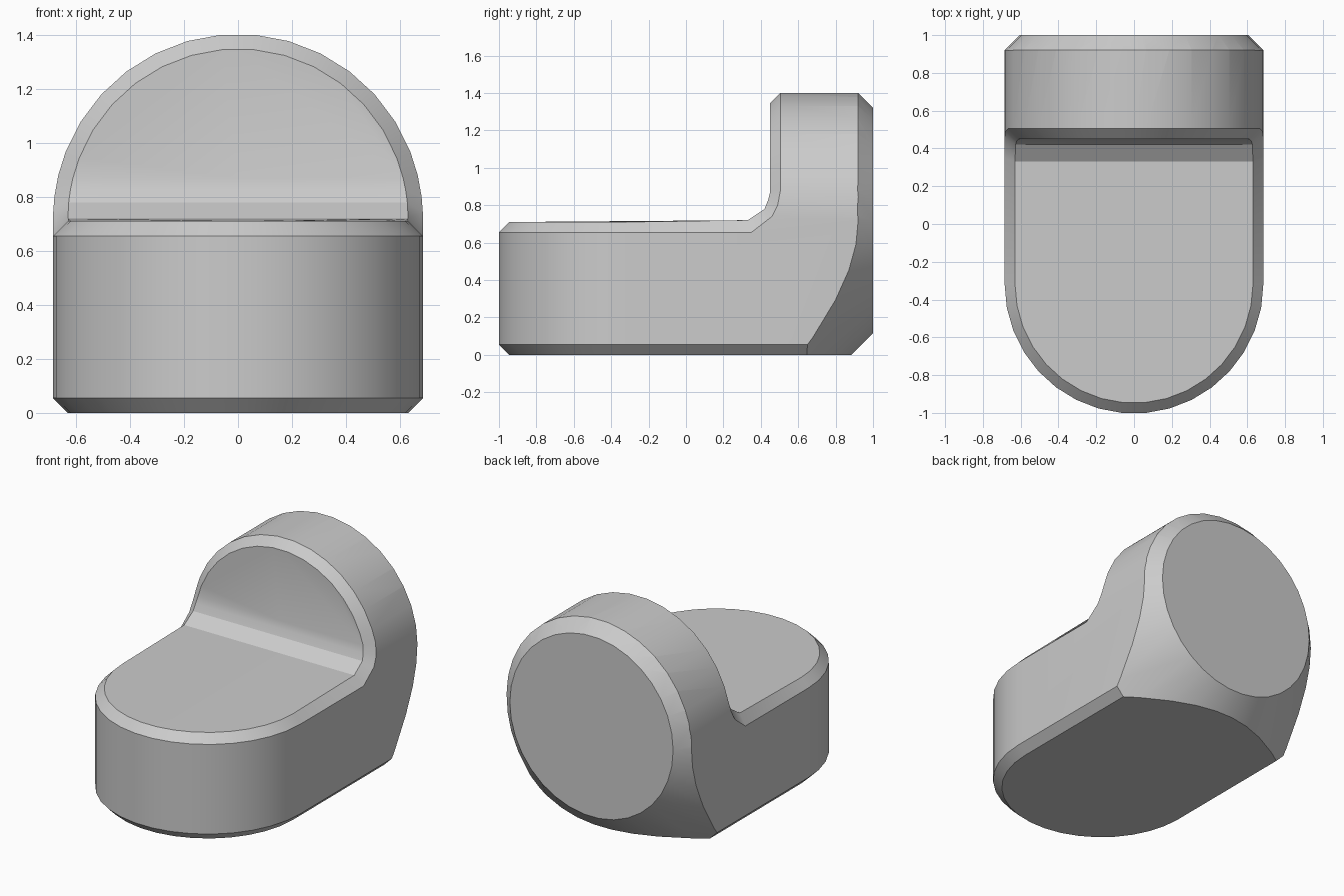
import bpy, bmesh
from math import sin, cos, pi, sqrt, radians
from mathutils import Matrix, Vector

cube = bpy.data.objects.get("Cube")
if cube:
    bpy.data.objects.remove(cube)

R, CH = 0.685, 0.055          # half width and chamfer
RI = R - CH
STEP = pi / 17                # facets of each half circle
CY, CZ = -0.318, 0.718        # arc centres of base and upright
TOP, FACE, BACK = 0.71, 0.45, 1.05

grey = bpy.data.materials.new("Plain grey")
grey.use_nodes = True
colour = (0.6, 0.6, 0.6, 1)
grey.diffuse_color = colour
grey.node_tree.nodes["Principled BSDF"].inputs["Base Color"].default_value = colour


def make_object(name, bm):
    bmesh.ops.recalc_face_normals(bm, faces=bm.faces)
    mesh = bpy.data.meshes.new(name)
    bm.to_mesh(mesh)
    bm.free()
    mesh.materials.append(grey)
    obj = bpy.data.objects.new(name, mesh)
    bpy.context.collection.objects.link(obj)
    return obj


def quarter(r):
    """Quarter arc from the middle line out to the side, as (x, rise)."""
    pts = [(r * cos(k * STEP), r * sin(k * STEP)) for k in range(8, -1, -1)]
    return [(0, pts[0][1])] + pts


def width(r, z):
    return sqrt(r * r - max(0, z - CZ) ** 2)


# Half of the solid: matching inner and outer rim loops, front to top
bm = bmesh.new()
V = lambda x, y, z: bm.verts.new((x, y, z))
inner, outer, low, sole = [], [], [], []
for (xi, di), (xo, do) in zip(quarter(RI), quarter(R)):
    inner.append(V(xi, CY - di, TOP))
    outer.append(V(xo, CY - do, TOP - CH))
    low.append(V(xo, CY - do, CH))
    sole.append(V(xi, CY - di, 0))
n = len(inner)

# Bend between seat surface and upright
bend = [((0.33, 0.72), (0.35, 0.655)), ((0.42, 0.78), (0.46, 0.74)),
        ((0.438, 0.825), (0.49, 0.80)), ((FACE, 0.87), (0.505, 0.88))]
for (yi, zi), (yo, zo) in bend:
    inner.append(V(width(RI, zi), yi, zi))
    outer.append(V(width(R, zo), yo, zo))
start = n + 1                 # first rim point belonging to the arch

# Arch of the upright
for (xi, di), (xo, do) in list(zip(quarter(RI), quarter(R)))[-3::-1]:
    inner.append(V(xi, FACE, CZ + di))
    outer.append(V(xo, FACE + CH, CZ + do))
back = [V(v.co.x, BACK, v.co.z) for v in outer[start:]]


def strip(a, b):
    for i in range(len(a) - 1):
        bm.faces.new((a[i], a[i + 1], b[i + 1], b[i]))


strip(inner, outer)           # rim chamfer
strip(outer[:n], low)         # rounded front wall
strip(low, sole)              # bottom chamfer
strip(outer[start:], back)    # arched wall

# Flat side, sole, back, and the surfaces reaching the middle line
low_b, sole_b = V(R, BACK, CH), V(RI, BACK, 0)
mid_b = V(0, BACK, 0)
bm.faces.new(outer[n - 1:start + 1] + [back[0], low_b, low[-1]])
bm.faces.new((low[-1], low_b, sole_b, sole[-1]))
bm.faces.new(sole + [sole_b, mid_b])
bm.faces.new(back + [mid_b, sole_b, low_b])
mids = [V(0, v.co.y, v.co.z) for v in inner[n:n + 4]]
bm.faces.new(inner[:n + 1] + [mids[0]])
strip(inner[n:n + 4], mids)
bm.faces.new(inner[n + 3:] + [mids[3]])

# Mirror to the other side
twin = bmesh.ops.duplicate(bm, geom=bm.verts[:] + bm.edges[:] + bm.faces[:])["geom"]
for v in twin:
    if isinstance(v, bmesh.types.BMVert):
        v.co.x *= -1
bmesh.ops.remove_doubles(bm, verts=bm.verts, dist=0.0001)
bm.edges.ensure_lookup_table()
seam = [e for e in bm.edges if all(abs(v.co.x) < 0.0001 for v in e.verts)]
for e in [e for e in seam if len(e.link_faces) > 2]:
    bm.faces.remove(e.link_faces[-1])
body = make_object("rounded_l_body", bm)

# Conical trim around the back
bm = bmesh.new()
length = 2.5
bmesh.ops.create_cone(bm, cap_ends=True, segments=34, radius1=0.605 + length,
                      radius2=0.605, depth=length,
                      matrix=Matrix.Translation(Vector((0, 1 - length / 2, CZ)))
                      @ Matrix.Rotation(-pi / 2, 4, 'X') @ Matrix.Rotation(pi / 2, 4, 'Z'))
cone = make_object("back_trim_cutter", bm)
cone.hide_render = True

mod = body.modifiers.new("Back trim", 'BOOLEAN')
mod.operation, mod.solver, mod.object = 'INTERSECT', 'EXACT', cone
bpy.ops.object.select_all(action='DESELECT')
bpy.context.view_layer.objects.active = body
body.select_set(True)
bpy.ops.object.modifier_apply(modifier=mod.name)
bpy.data.objects.remove(cone)
bpy.ops.object.shade_smooth_by_angle(angle=radians(30))
